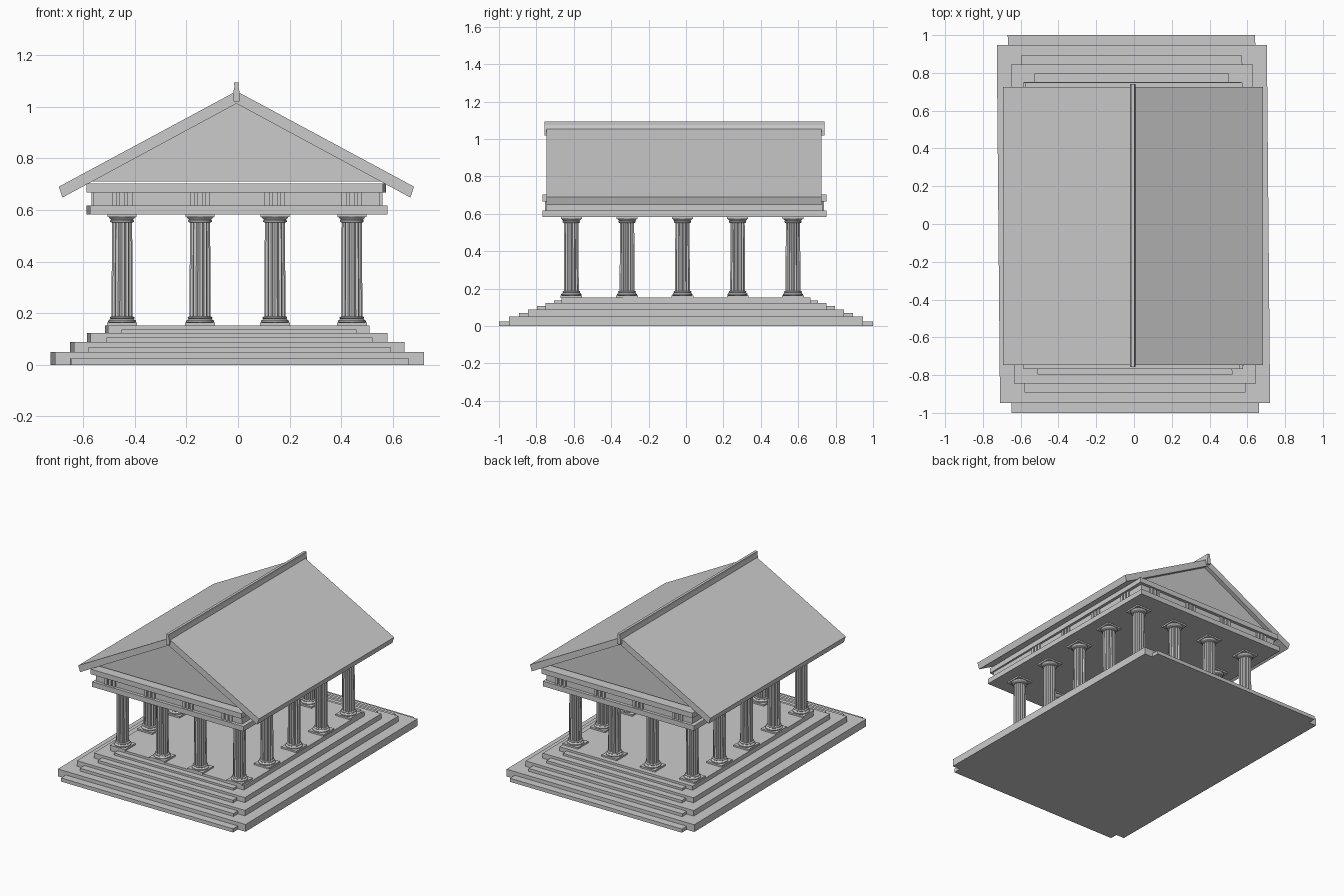
import bpy, bmesh, math

if "Cube" in bpy.data.objects:
    bpy.data.objects.remove(bpy.data.objects["Cube"])


def make_object(name, bm):
    bmesh.ops.recalc_face_normals(bm, faces=bm.faces)
    mesh = bpy.data.meshes.new(name)
    bm.to_mesh(mesh)
    bm.free()
    obj = bpy.data.objects.new(name, mesh)
    bpy.context.collection.objects.link(obj)
    return obj


def add_box(bm, x0, x1, y0, y1, z0, z1, skew=0.0):
    # skew slides x along y, for the slightly hand-made outline
    made = bmesh.ops.create_cube(bm, size=1)["verts"]
    for v in made:
        x = x0 + (v.co.x + 0.5) * (x1 - x0)
        y = y0 + (v.co.y + 0.5) * (y1 - y0)
        v.co = (x + skew * y, y, z0 + (v.co.z + 0.5) * (z1 - z0))


def box(name, *dims):
    bm = bmesh.new()
    add_box(bm, *dims)
    return make_object(name, bm)


def prism(name, points, y0, y1):
    # extrude an x-z outline along y
    bm = bmesh.new()
    a = [bm.verts.new((x, y0, z)) for x, z in points]
    b = [bm.verts.new((x, y1, z)) for x, z in points]
    n = len(points)
    bm.faces.new(a)
    bm.faces.new(b[::-1])
    for i in range(n):
        bm.faces.new((a[i], a[(i + 1) % n], b[(i + 1) % n], b[i]))
    return make_object(name, bm)


# stepped base: wide tier plus a longer, narrower half step at each end
tiers = [  # half x, half y, half x of end step, half y of end step, z0, z of end step, z1
    (0.715, 0.947, 0.655, 1.00, 0.000, 0.025, 0.050),
    (0.640, 0.845, 0.585, 0.893, 0.050, 0.070, 0.088),
    (0.575, 0.752, 0.515, 0.797, 0.088, 0.106, 0.123),
    (0.507, 0.665, 0.455, 0.705, 0.123, 0.137, 0.152),
]
for i, (hx, hy, sx, sy, z0, zs, z1) in enumerate(tiers, 1):
    c = -0.003
    box(f"base_tier_{i}", c - hx, c + hx, -hy, hy, z0, z1, -0.009)
    for label, s in (("front", -1), ("back", 1)):
        ya, yb = sorted((s * (hy - 0.02), s * sy))
        box(f"{label}_step_{i}", c - sx, c + sx, ya, yb, z0, zs, -0.0105)


# column: square plinth and abacus, round mouldings, fluted shaft
def add_lathe(bm, profile, flutes=0, depth=0.0):
    seg = flutes * 4 if flutes else 32
    rings = []
    for r, z in profile:
        ring = []
        for k in range(seg):
            a = 2 * math.pi * k / seg
            rr = r - depth * (0, 0.75, 1, 0.75)[k % 4] if flutes else r
            ring.append(bm.verts.new((rr * math.cos(a), rr * math.sin(a), z)))
        rings.append(ring)
    for lo, hi in zip(rings, rings[1:]):
        for k in range(seg):
            j = (k + 1) % seg
            bm.faces.new((lo[k], lo[j], hi[j], hi[k]))
    bm.faces.new(rings[0][::-1])
    bm.faces.new(rings[-1])


bm = bmesh.new()
add_box(bm, -0.058, 0.058, -0.058, 0.058, 0.150, 0.163)
add_lathe(bm, [(0.050, 0.163), (0.054, 0.166), (0.054, 0.171), (0.048, 0.175),
               (0.045, 0.178), (0.048, 0.181), (0.047, 0.185), (0.041, 0.188)])
add_lathe(bm, [(0.041, 0.186), (0.039, 0.553)], 14, 0.006)
add_lathe(bm, [(0.040, 0.551), (0.046, 0.554), (0.046, 0.559), (0.043, 0.562),
               (0.048, 0.567), (0.053, 0.574)])
add_box(bm, -0.056, 0.056, -0.056, 0.056, 0.573, 0.585)
column = make_object("column", bm)
bpy.context.view_layer.objects.active = column
column.select_set(True)
bpy.ops.object.shade_smooth_by_angle(angle=math.radians(35))

xs = (-0.449, -0.147, 0.143, 0.441)
ys = (-0.613, -0.315, -0.019, 0.276, 0.572)
spots = [(x, y) for x in xs for y in ys
         if x in (xs[0], xs[-1]) or y in (ys[0], ys[-1])]
column.location = (*spots[0], 0)
for x, y in spots[1:]:
    copy = bpy.data.objects.new("column", column.data)
    copy.location = (x, y, 0)
    bpy.context.collection.objects.link(copy)

# entablature
box("architrave", -0.58, 0.572, -0.767, 0.75, 0.583, 0.618, -0.008)
box("frieze", -0.559, 0.551, -0.745, 0.729, 0.618, 0.667)
box("cornice", -0.58, 0.568, -0.767, 0.75, 0.667, 0.702, 0.008)

# groups of three upright bars over each column
bm = bmesh.new()
for d in (-0.030, 0.0, 0.030):
    for x in xs:
        for y0, y1 in ((-0.754, -0.74), (0.724, 0.738)):
            add_box(bm, x + d - 0.0095, x + d + 0.0095, y0, y1, 0.618, 0.667)
    for y in ys[1:]:
        for x0, x1 in ((-0.567, -0.554), (0.546, 0.559)):
            add_box(bm, x0, x1, y + d - 0.0095, y + d + 0.0095, 0.618, 0.667)
make_object("frieze_bars", bm)

# gable block, two roof slabs and ridge beam
c = -0.006
prism("pediment", [(c - 0.57, 0.71), (c + 0.57, 0.71), (c, 1.015)], -0.715, 0.695)
for label, s in (("left", -1), ("right", 1)):
    prism(f"{label}_roof_slab",
          [(c, 1.06), (c + s * 0.688, 0.69), (c + s * 0.674, 0.648), (c, 1.012)],
          -0.747, 0.724)
half = [(0.012, 1.020), (0.014, 1.048), (0.008, 1.075), (0.009, 1.093)]
prism("ridge_beam",
      [(c + x, z) for x, z in half] + [(c - x, z) for x, z in half[::-1]],
      -0.757, 0.740)
